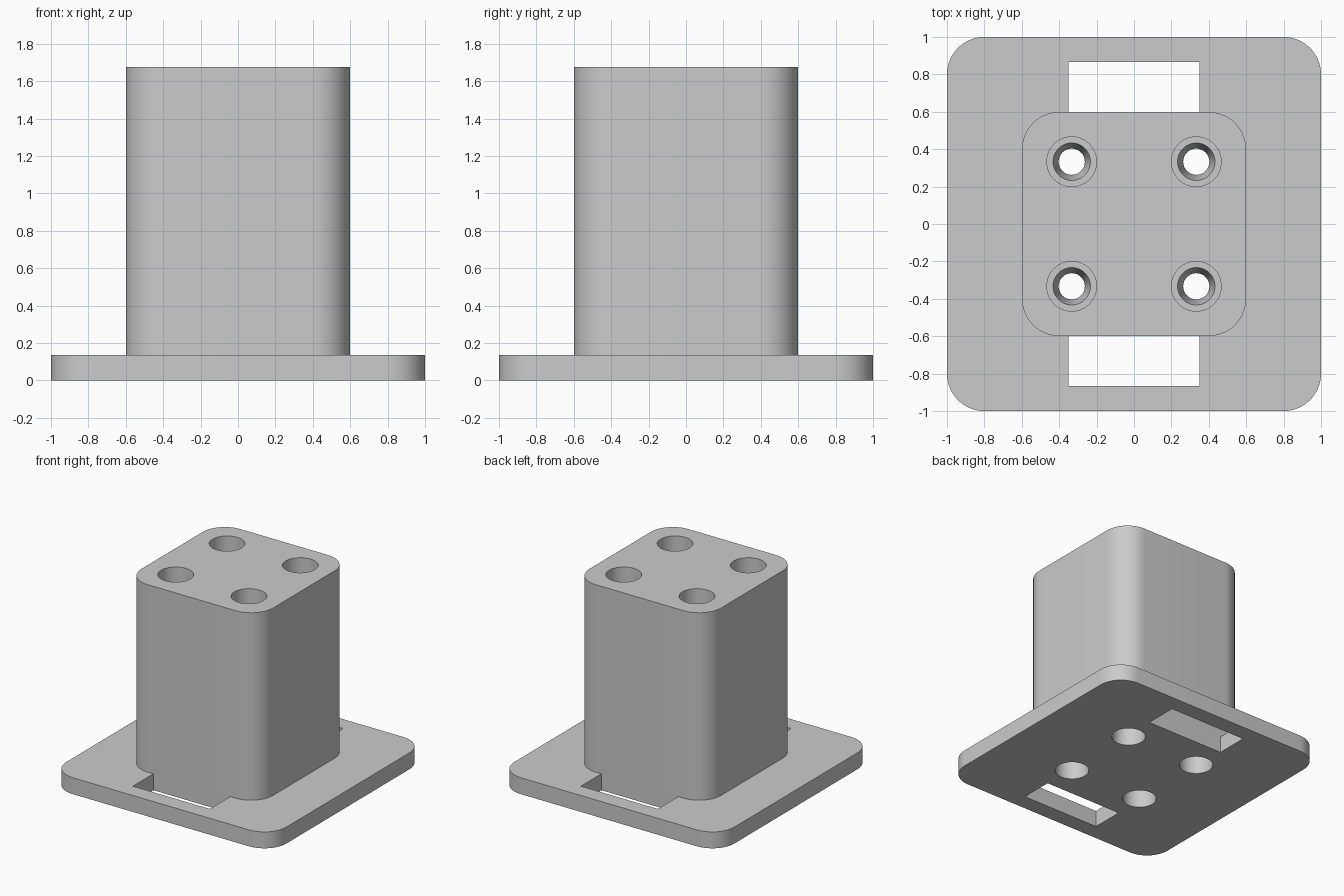
import bpy
import bmesh
from math import cos, sin, pi, radians

if "Cube" in bpy.data.objects:
    bpy.data.objects.remove(bpy.data.objects["Cube"])

PLATE_TOP, POST_TOP = 0.135, 1.675
CORNER = 0.2

grey = bpy.data.materials.new("plain grey")
grey.use_nodes = True
colour = (0.6, 0.6, 0.6, 1)
grey.diffuse_color = colour
grey.node_tree.nodes["Principled BSDF"].inputs["Base Color"].default_value = colour


def make_object(name, bm):
    bmesh.ops.recalc_face_normals(bm, faces=bm.faces)
    mesh = bpy.data.meshes.new(name)
    bm.to_mesh(mesh)
    bm.free()
    mesh.materials.append(grey)
    obj = bpy.data.objects.new(name, mesh)
    bpy.context.collection.objects.link(obj)
    return obj


def rounded_block(name, half, bottom, top, steps=14):
    """Square block with rounded vertical corners."""
    bm = bmesh.new()
    c = half - CORNER
    ring = []
    for i, (sx, sy) in enumerate([(1, 1), (-1, 1), (-1, -1), (1, -1)]):
        for k in range(steps + 1):
            a = (i + k / steps) * pi / 2
            ring.append(bm.verts.new((sx * c + CORNER * cos(a), sy * c + CORNER * sin(a), bottom)))
    face = bm.faces.new(ring)
    moved = bmesh.ops.extrude_face_region(bm, geom=[face])["geom"]
    verts = [v for v in moved if isinstance(v, bmesh.types.BMVert)]
    bmesh.ops.translate(bm, verts=verts, vec=(0, 0, top - bottom))
    return make_object(name, bm)


def screw_hole_cutter(x, y, segments=48):
    """Stepped bore: wide top, countersink, narrow neck, wide bottom."""
    profile = [(0.127, -0.1), (0.127, 0.6), (0.07, 0.6), (0.07, 0.72),
               (0.1, 0.85), (0.133, 0.85), (0.133, 1.8)]
    bm = bmesh.new()
    rings = [[bm.verts.new((x + r * cos(2 * pi * k / segments), y + r * sin(2 * pi * k / segments), z))
              for k in range(segments)] for r, z in profile]
    for low, high in zip(rings, rings[1:]):
        for k in range(segments):
            n = (k + 1) % segments
            bm.faces.new((low[k], low[n], high[n], high[k]))
    bm.faces.new(rings[0])
    bm.faces.new(rings[-1])
    return make_object("hole_cutter", bm)


def slot_cutter(side):
    """Box for the strap slot beside the post."""
    bm = bmesh.new()
    bmesh.ops.create_cube(bm, size=1)
    bmesh.ops.scale(bm, verts=bm.verts, vec=(0.7, 0.266, 1))
    bmesh.ops.translate(bm, verts=bm.verts, vec=(0, side * 0.732, 0))
    return make_object("slot_cutter", bm)


def cut(obj, cutters):
    bpy.context.view_layer.objects.active = obj
    for cutter in cutters:
        mod = obj.modifiers.new("cut", "BOOLEAN")
        mod.operation = "DIFFERENCE"
        mod.solver = "EXACT"
        mod.object = cutter
        bpy.ops.object.modifier_apply(modifier=mod.name)


# Main parts
base_plate = rounded_block("base_plate", 1.0, 0, PLATE_TOP)
post = rounded_block("post", 0.599, PLATE_TOP, POST_TOP)

# Four screw holes through both parts, two slots through the plate
holes = [screw_hole_cutter(sx * 0.333, sy * 0.333) for sx in (-1, 1) for sy in (-1, 1)]
slots = [slot_cutter(side) for side in (-1, 1)]
cut(base_plate, holes + slots)
cut(post, holes)
for cutter in holes + slots:
    bpy.data.objects.remove(cutter)

# Smooth round walls, sharp edges
for obj in (base_plate, post):
    bpy.ops.object.select_all(action="DESELECT")
    obj.select_set(True)
    bpy.context.view_layer.objects.active = obj
    bpy.ops.object.shade_smooth_by_angle(angle=radians(30))
